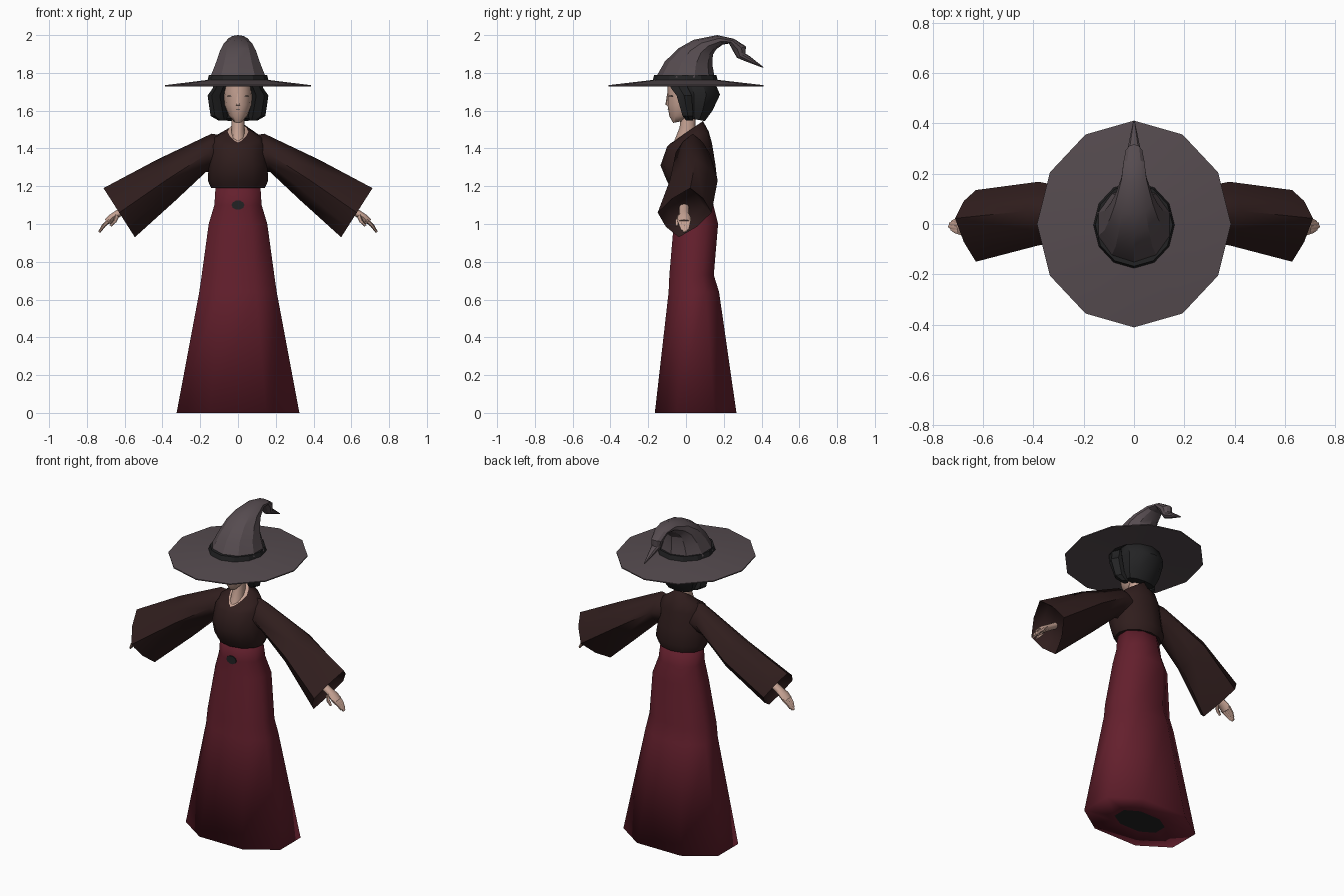
import bpy, bmesh, math
from mathutils import Vector as V


def mat(name, r, g, b):
    m = bpy.data.materials.new(name)
    m.diffuse_color = (r, g, b, 1)
    return m


RED = mat("deep_red_cloth", 0.127, 0.014, 0.026)
BROWN = mat("dark_brown_cloth", 0.029, 0.0125, 0.0122)
GREY = mat("grey_felt", 0.092, 0.071, 0.079)
BLACK = mat("black_band", 0.016, 0.016, 0.017)
HAIR = mat("black_hair", 0.017, 0.017, 0.018)
SKIN = mat("skin", 0.56, 0.36, 0.29)


def fb(fy, fz, by, bz, w):
    """Ring given by its front point, back point and half width."""
    f, b = V((0, fy, fz)), V((0, by, bz))
    return (f + b) / 2, (f - b) / 2, V((w, 0, 0))


def loft(name, rings, n, mats, start_mat=0, end_mat=0, turn=0.0, power=1.0, end_power=None, angle=35):
    """Skin a tube through rings (centre, axis u, axis v) and cap both ends.
    Power below 1 makes rings boxier, above 1 more like a diamond."""
    bm = bmesh.new()
    loops = []
    angs = [2 * math.pi * i / n + turn for i in range(n)]
    for k, (c, u, v) in enumerate(rings):
        p = end_power if end_power and k == len(rings) - 1 else power
        co = [math.copysign(abs(math.cos(a)) ** p, math.cos(a)) for a in angs]
        si = [math.copysign(abs(math.sin(a)) ** p, math.sin(a)) for a in angs]
        loops.append([bm.verts.new(c + u * x / max(co) + v * y / max(si)) for x, y in zip(co, si)])
    for a, b in zip(loops, loops[1:]):
        for i in range(n):
            j = (i + 1) % n
            bm.faces.new((a[i], a[j], b[j], b[i]))
    bm.faces.new(loops[0][::-1]).material_index = start_mat
    bm.faces.new(loops[-1]).material_index = end_mat
    bmesh.ops.recalc_face_normals(bm, faces=bm.faces)
    me = bpy.data.meshes.new(name)
    bm.to_mesh(me)
    bm.free()
    ob = bpy.data.objects.new(name, me)
    bpy.context.collection.objects.link(ob)
    for m in mats:
        me.materials.append(m)
    bpy.ops.object.select_all(action='DESELECT')
    ob.select_set(True)
    bpy.context.view_layer.objects.active = ob
    bpy.ops.object.shade_smooth_by_angle(angle=math.radians(angle))
    return ob


# Long skirt with a dark opening underneath
loft("skirt", [
    fb(-0.04, 0.006, 0.14, 0.006, 0.15),
    fb(-0.165, 0, 0.267, 0, 0.325),
    fb(-0.092, 0.64, 0.175, 0.64, 0.205),
    fb(-0.088, 0.73, 0.147, 0.73, 0.192),
    fb(-0.065, 1.0, 0.17, 1.0, 0.155),
    fb(-0.062, 1.1, 0.145, 1.1, 0.125),
    fb(-0.06, 1.21, 0.132, 1.21, 0.118)], 8, [RED, BLACK], start_mat=1,
    turn=math.pi / 8, power=0.88, end_power=1.0, angle=180)

# Oval buckle plate
loft("buckle", [(V((0, y, 1.1)), V((0.034, 0, 0)), V((0, 0, 0.024)))
                for y in (-0.067, -0.06)], 10, [BLACK])

# Bodice with a slanted V neckline showing skin
loft("bodice", [
    fb(-0.08, 1.19, 0.15, 1.19, 0.142),
    fb(-0.10, 1.225, 0.165, 1.235, 0.16),
    fb(-0.135, 1.31, 0.155, 1.32, 0.155),
    fb(-0.10, 1.41, 0.137, 1.43, 0.145),
    fb(-0.085, 1.425, 0.12, 1.49, 0.125),
    fb(-0.073, 1.432, 0.09, 1.545, 0.055)], 12, [BROWN, SKIN], end_mat=1,
    end_power=1.4, angle=50)

# Neck, head and nose
loft("neck", [fb(-0.062, 1.44, 0.06, 1.48, 0.036), fb(-0.034, 1.51, 0.05, 1.51, 0.035),
              fb(-0.025, 1.60, 0.05, 1.60, 0.034)], 8, [SKIN], angle=60)
loft("head", [
    fb(-0.068, 1.535, -0.02, 1.545, 0.02),
    fb(-0.088, 1.57, 0.04, 1.575, 0.049),
    fb(-0.098, 1.63, 0.07, 1.63, 0.071),
    fb(-0.098, 1.70, 0.09, 1.70, 0.076),
    fb(-0.098, 1.76, 0.09, 1.76, 0.07)], 12, [SKIN], angle=60)
loft("nose", [fb(-0.109, 1.63, -0.09, 1.625, 0.011),
              fb(-0.10, 1.69, -0.09, 1.69, 0.005)], 6, [SKIN], angle=60)

# Mouth and eyes as thin plates
loft("mouth", [(V((0, y, 1.608)), V((0.012, 0, 0)), V((0, 0, 0.0015)))
               for y in (-0.097, -0.089)], 6, [BLACK])
for s in (-1, 1):
    loft("eye", [(V((s * 0.046, y, 1.677)), V((0.014, s * 0.009, 0)), V((0, 0, 0.0025)))
                 for y in (-0.085, -0.077)], 6, [BLACK])

# Bobbed hair, with a pointed lock swept out beside each cheek
loft("hair", [
    fb(0.015, 1.56, 0.10, 1.545, 0.088),
    fb(-0.01, 1.60, 0.14, 1.60, 0.108),
    fb(-0.03, 1.685, 0.18, 1.685, 0.124),
    fb(-0.045, 1.75, 0.15, 1.755, 0.115),
    fb(-0.02, 1.79, 0.10, 1.79, 0.08)], 10, [HAIR], angle=40)
for s in (-1, 1):
    loft("hair_lock", [(V((s * x, y, z)), V((a, 0, 0)), V((0, b, 0))) for x, y, z, a, b in (
        (0.082, 0.02, 1.547, 0.02, 0.018), (0.10, 0.01, 1.572, 0.045, 0.028),
        (0.118, -0.01, 1.68, 0.043, 0.04), (0.098, -0.035, 1.72, 0.035, 0.045),
        (0.085, -0.045, 1.76, 0.04, 0.045))], 6, [HAIR])

# Wide hat brim with a hollow underneath for the head
loft("hat_brim", [
    fb(-0.10, 1.82, 0.12, 1.82, 0.105),
    fb(-0.15, 1.748, 0.155, 1.748, 0.142),
    fb(-0.411, 1.729, 0.411, 1.729, 0.386),
    fb(-0.411, 1.735, 0.411, 1.735, 0.386),
    fb(-0.165, 1.764, 0.16, 1.764, 0.15)], 12, [GREY], angle=20)

# Hat band
loft("hat_band", [
    fb(-0.178, 1.755, 0.17, 1.755, 0.163),
    fb(-0.168, 1.79, 0.16, 1.79, 0.154)], 12, [BLACK], angle=20)

# Bent hat crown with a crooked tip
loft("hat_crown", [
    fb(-0.16, 1.775, 0.152, 1.775, 0.148),
    fb(-0.112, 1.86, 0.14, 1.84, 0.117),
    fb(-0.04, 1.93, 0.142, 1.895, 0.095),
    fb(0.04, 1.975, 0.16, 1.925, 0.074),
    fb(0.165, 2.0, 0.195, 1.95, 0.05),
    fb(0.255, 1.98, 0.228, 1.955, 0.042),
    fb(0.317, 1.94, 0.248, 1.918, 0.033),
    fb(0.315, 1.902, 0.27, 1.88, 0.026),
    fb(0.338, 1.888, 0.305, 1.865, 0.02),
    fb(0.411, 1.83, 0.407, 1.827, 0.003)], 10, [GREY], angle=24)


def sleeve_ring(s, top, bottom, y0, y1, tilt=0.0):
    t, b = V((s * top[0], tilt, top[1])), V((s * bottom[0], -tilt, bottom[1]))
    return (t + b) / 2 + V((0, (y0 + y1) / 2, 0)), (t - b) / 2, V((0, (y1 - y0) / 2, 0))


def finger(name, s, pts, r0, r1):
    """Tapered limb through (x, y, z) points."""
    rings = []
    for i, p in enumerate(pts):
        r = r0 + (r1 - r0) * i / (len(pts) - 1)
        rings.append((V((s * p[0], p[1], p[2])), V((s * r * 0.8, 0, r * 0.6)), V((0, r, 0))))
    loft(name, rings, 6, [SKIN], angle=60)


for s in (-1, 1):
    # Flared sleeve with a pointed cuff, folded in at the end
    loft("sleeve", [
        sleeve_ring(s, (0.09, 1.47), (0.11, 1.28), -0.03, 0.11),
        sleeve_ring(s, (0.14, 1.478), (0.17, 1.275), -0.055, 0.125),
        sleeve_ring(s, (0.43, 1.34), (0.33, 1.125), -0.085, 0.168, 0.01),
        sleeve_ring(s, (0.712, 1.19), (0.546, 0.93), -0.15, 0.135, 0.03),
        sleeve_ring(s, (0.64, 1.19), (0.52, 1.0), -0.11, 0.095, 0.02)],
        8, [BROWN], power=1.6, angle=70)
    # Wrist and palm
    loft("palm", [(V((s * x, -0.01, z)), V((s * 0.016, 0, 0.013)), V((0, w, 0)))
                  for x, z, w in ((0.56, 1.10, 0.026), (0.635, 1.055, 0.026),
                                  (0.665, 1.035, 0.036), (0.69, 1.01, 0.034))], 8, [SKIN], angle=60)
    # Fingers drawn together, and thumb
    for y, k in ((-0.034, 0.85), (-0.017, 1.0), (0.0, 0.95), (0.014, 0.8)):
        finger("finger", s, [(0.68, y, 1.02), (0.68 + 0.036 * k, y * 0.8, 1.02 - 0.034 * k),
                             (0.68 + 0.055 * k, y * 0.55, 1.02 - 0.064 * k)], 0.012, 0.006)
    finger("thumb", s, [(0.64, -0.03, 1.045), (0.652, -0.046, 1.015),
                        (0.675, -0.05, 0.99)], 0.013, 0.006)
